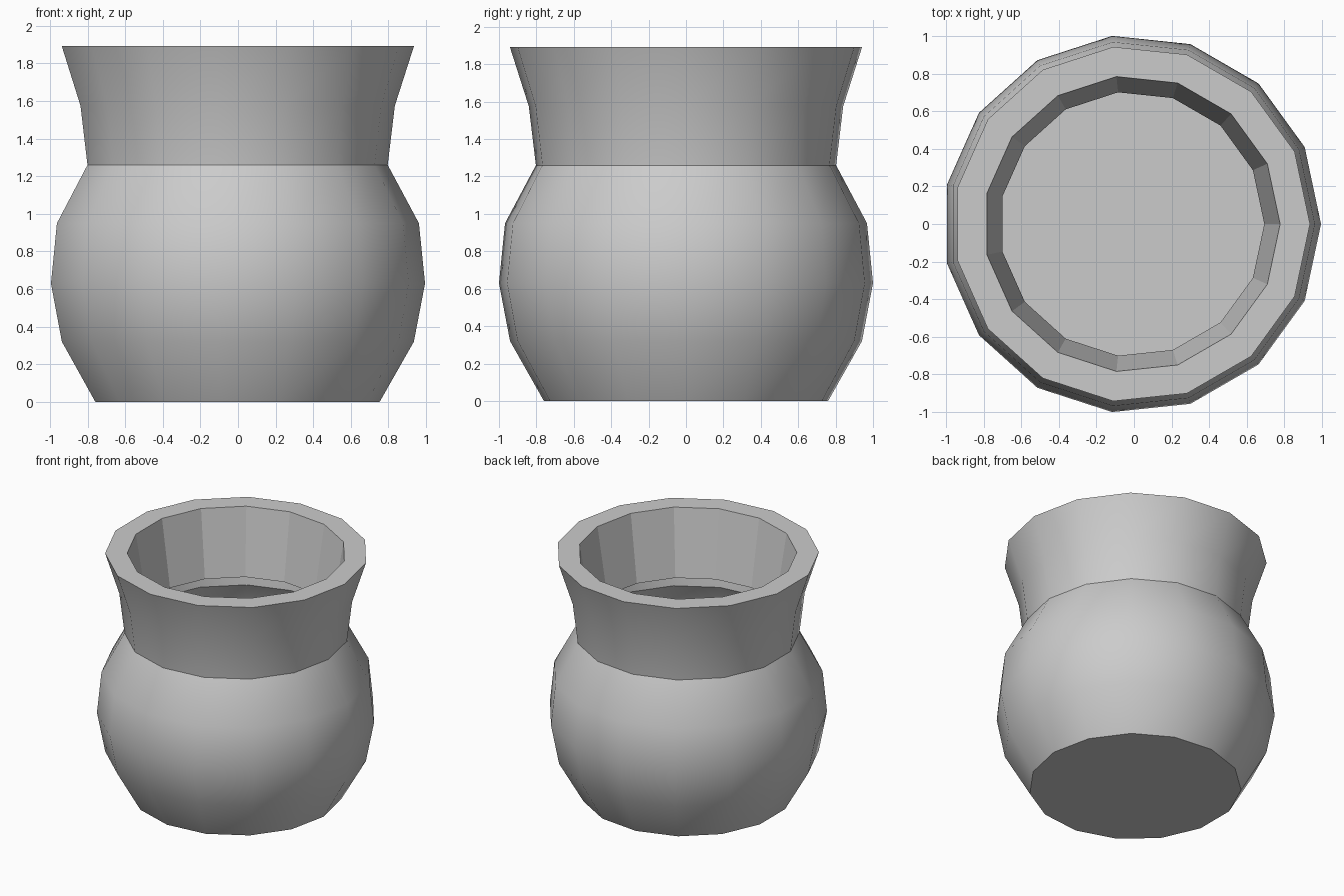
import bpy, bmesh, math

if "Cube" in bpy.data.objects:
    bpy.data.objects.remove(bpy.data.objects["Cube"])

SIDES = 15
X_SHIFT = -0.011          # odd side count: centres the bounding box

# (radius, z) profile: base, round body, flared neck, flat rim, inner lip (open below)
PROFILE = [(0.764, 0.0), (0.946, 0.32), (1.0055, 0.63), (0.973, 0.95),
           (0.807, 1.26), (0.845, 1.575), (0.947, 1.893),
           (0.788, 1.893), (0.704, 1.37)]
RIM = 6                   # profile segments from here on are flat shaded
NECK = 4                  # sharp crease at the neck


def ring(bm, r, z):
    return [bm.verts.new((r * math.cos(math.tau * i / SIDES) + X_SHIFT,
                          r * math.sin(math.tau * i / SIDES), z))
            for i in range(SIDES)]


bm = bmesh.new()
rings = [ring(bm, r, z) for r, z in PROFILE]

# Base disc
bm.faces.new(rings[0][::-1])

# Walls, rim and lip
for k in range(len(rings) - 1):
    lower, upper = rings[k], rings[k + 1]
    for i in range(SIDES):
        j = (i + 1) % SIDES
        face = bm.faces.new((lower[i], lower[j], upper[j], upper[i]))
        face.smooth = k < RIM

# Sharp edges at base, neck and rim
for k in (0, NECK, RIM, RIM + 1):
    for i in range(SIDES):
        bm.edges.get((rings[k][i], rings[k][(i + 1) % SIDES])).smooth = False

mesh = bpy.data.meshes.new("pot")
bm.to_mesh(mesh)
bm.free()
pot = bpy.data.objects.new("pot", mesh)
bpy.context.collection.objects.link(pot)
